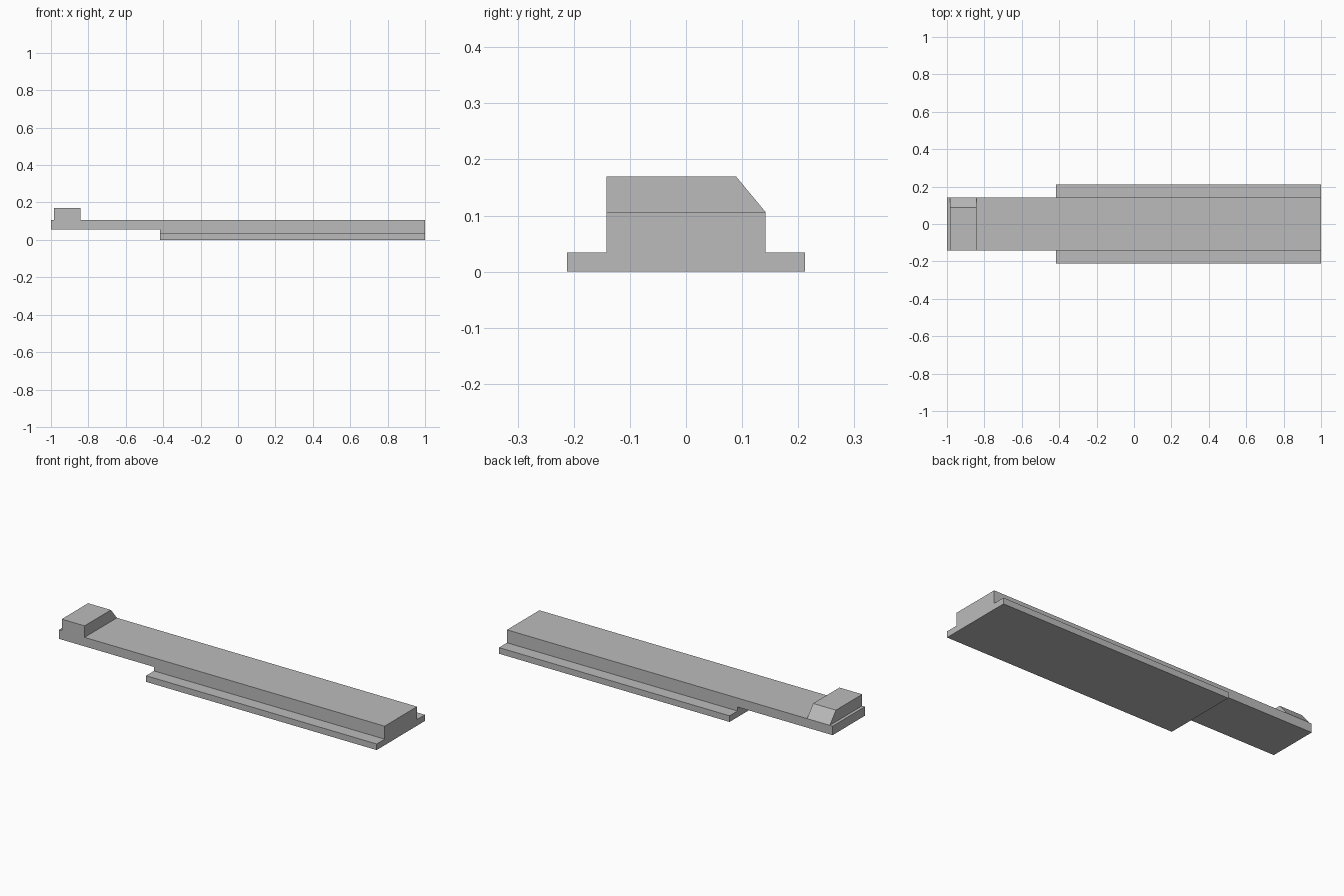
import bpy
import bmesh
from mathutils import Vector

old = bpy.data.objects.get("Cube")
if old:
    bpy.data.objects.remove(old, do_unlink=True)

grey = bpy.data.materials.new("plain grey")
grey.use_nodes = True
colour = (0.5, 0.5, 0.5, 1)
grey.diffuse_color = colour
grey.node_tree.nodes["Principled BSDF"].inputs["Base Color"].default_value = colour


def prism(name, profile, axis, start, end):
    """Extrude a profile along x (profile in y, z) or y (profile in x, z)."""
    bm = bmesh.new()
    if axis == "x":
        points, move = [(start, a, b) for a, b in profile], Vector((end - start, 0, 0))
    else:
        points, move = [(a, start, b) for a, b in profile], Vector((0, end - start, 0))
    face = bm.faces.new([bm.verts.new(p) for p in points])
    result = bmesh.ops.extrude_face_region(bm, geom=[face])
    new_verts = [g for g in result["geom"] if isinstance(g, bmesh.types.BMVert)]
    bmesh.ops.translate(bm, verts=new_verts, vec=move)
    bmesh.ops.recalc_face_normals(bm, faces=bm.faces)
    mesh = bpy.data.meshes.new(name)
    bm.to_mesh(mesh)
    bm.free()
    mesh.materials.append(grey)
    obj = bpy.data.objects.new(name, mesh)
    bpy.context.collection.objects.link(obj)
    return obj


HALF, OUTER = 0.142, 0.212      # half widths of the bar and of its flanges
TOP, STEP = 0.106, -0.416       # bar top, and where the deep part begins

# Long bar with a thinner arm on the right
prism("bar", [(-1, 0.056), (STEP, 0.056), (STEP, 0), (1, 0), (1, TOP), (-1, TOP)],
      "y", -HALF, HALF)

# Low flange along each side of the deep part
for name, side in (("front_flange", -1), ("back_flange", 1)):
    prism(name, [(side * HALF, 0), (side * OUTER, 0),
                 (side * OUTER, 0.034), (side * HALF, 0.034)], "x", STEP, 1)

# Raised end block, chamfered at the back
prism("end_block", [(-HALF, TOP), (HALF, TOP), (0.089, 0.17), (-HALF, 0.17)],
      "x", -0.983, -0.843)
